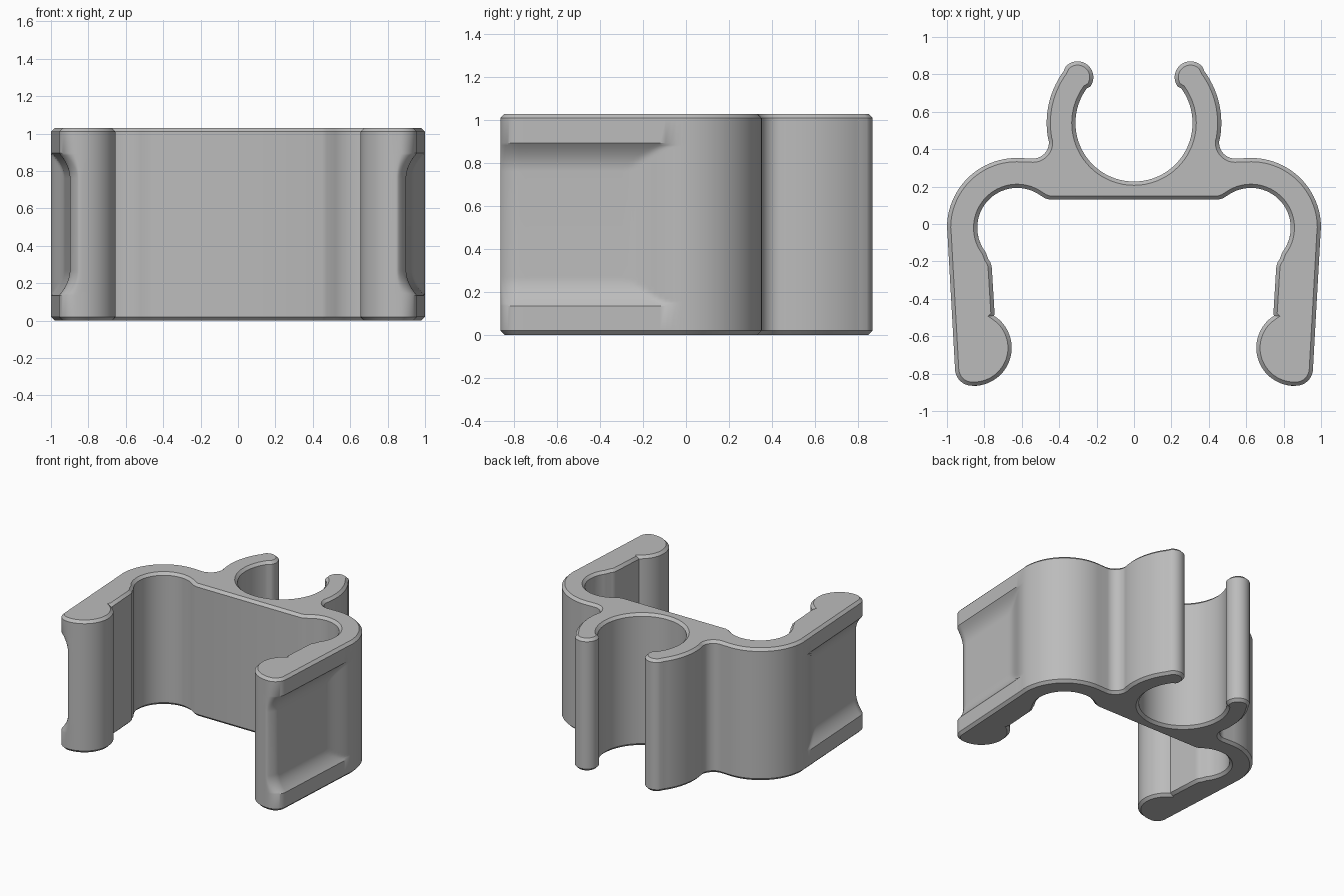
import bpy, bmesh, math
from mathutils import Vector
from mathutils.geometry import tessellate_polygon

cube = bpy.data.objects.get("Cube")
if cube:
    bpy.data.objects.remove(cube, do_unlink=True)

HEIGHT, CHAMFER = 1.03, 0.02


def arc(cx, cy, r, a0, a1, n):
    """Points on an arc, angles in degrees."""
    angles = [math.radians(a0 + (a1 - a0) * i / n) for i in range(n + 1)]
    return [Vector((cx + r * math.cos(a), cy + r * math.sin(a))) for a in angles]


def line(p, q, n):
    """Points between p and q, ends left out."""
    return [Vector(p).lerp(Vector(q), i / n) for i in range(1, n)]


def ramp(a, b, v):
    return min(max((v - a) / (b - a), 0), 1)


def smooth(a, b, v):
    t = ramp(a, b, v)
    return t * t * (3 - 2 * t)


def half_outline():
    pts = [Vector((0, 0.13)), Vector((0.45, 0.13)), Vector((0.475, 0.137))]
    pts += arc(0.625, -0.02, 0.213, 119, -38, 28)           # inner shoulder
    pts += arc(0.84, -0.24, 0.08, 140, 176, 5)              # bend into the arm
    pts += [Vector((0.745, -0.485))]
    pts += arc(0.857, -0.662, 0.203, 122, 270, 30)          # gripping bulb
    pts += arc(0.865, -0.773, 0.092, 275, 358, 16)          # front corner
    pts += line((0.957, -0.773), (0.999, -0.02), 30)        # outer arm
    pts += arc(0.627, -0.02, 0.373, 0, 90, 24)              # outer shoulder
    pts += arc(0.54, 0.435, 0.085, 270, 176, 10)            # fillet to the ring
    pts += arc(0, 0.54, 0.467, -10, 36, 14)                 # ring outside
    pts += arc(0.302, 0.785, 0.085, 42, 215, 18)            # ring tip
    pts += arc(0, 0.54, 0.313, 36, -90, 36)                 # ring inside
    pts[-1].x = 0
    return pts


def inset(pts, d):
    """Move a counter-clockwise outline into its material."""
    out = []
    for i, p in enumerate(pts):
        a = (p - pts[i - 1]).normalized()
        b = (pts[(i + 1) % len(pts)] - p).normalized()
        na, nb = Vector((-a.y, a.x)), Vector((-b.y, b.x))
        out.append(p + (na + nb) * d / (1 + na.dot(nb)))
    return out


def recessed(p, z):
    """Sink the shallow finger recess into the outside of each arm."""
    side = 1 - (1 - ramp(0.135, 0.27, min(z, HEIGHT - z))) ** 2
    back = smooth(0.03, 0.27, -p.y)
    depth = 0.058 * min(side, back) * smooth(0.81, 0.955, abs(p.x))
    return (p.x - math.copysign(depth, p.x), p.y, z)


half = half_outline()
outline = half + [Vector((-p.x, p.y)) for p in reversed(half[1:-1])]
rim = inset(outline, CHAMFER)

# Rings from bottom to top: chamfer, wall with recess, chamfer
low = [0.135 + 0.135 * i / 12 for i in range(13)]
levels = [CHAMFER] + low + [HEIGHT - z for z in reversed(low)] + [HEIGHT - CHAMFER]
bm = bmesh.new()
rings = [[bm.verts.new((p.x, p.y, 0)) for p in rim]]
rings += [[bm.verts.new(recessed(p, z)) for p in outline] for z in levels]
rings += [[bm.verts.new((p.x, p.y, HEIGHT)) for p in rim]]
n = len(outline)
for lower, upper in zip(rings, rings[1:]):
    for i in range(n):
        j = (i + 1) % n
        bm.faces.new((lower[i], lower[j], upper[j], upper[i]))

# Flat bottom and top
for tri in tessellate_polygon([[p.to_3d() for p in rim]]):
    for ring in (rings[0], rings[-1]):
        bm.faces.new([ring[i] for i in tri])
bmesh.ops.recalc_face_normals(bm, faces=bm.faces)

mesh = bpy.data.meshes.new("double_clip")
bm.to_mesh(mesh)
bm.free()
clip = bpy.data.objects.new("double_clip", mesh)
bpy.context.collection.objects.link(clip)

grey = bpy.data.materials.new("plain_grey")
grey.use_nodes = True
colour = (0.5, 0.5, 0.5, 1)
grey.diffuse_color = colour
grey.node_tree.nodes["Principled BSDF"].inputs["Base Color"].default_value = colour
mesh.materials.append(grey)

bpy.ops.object.select_all(action="DESELECT")
clip.select_set(True)
bpy.context.view_layer.objects.active = clip
bpy.ops.object.shade_smooth_by_angle(angle=math.radians(32))
